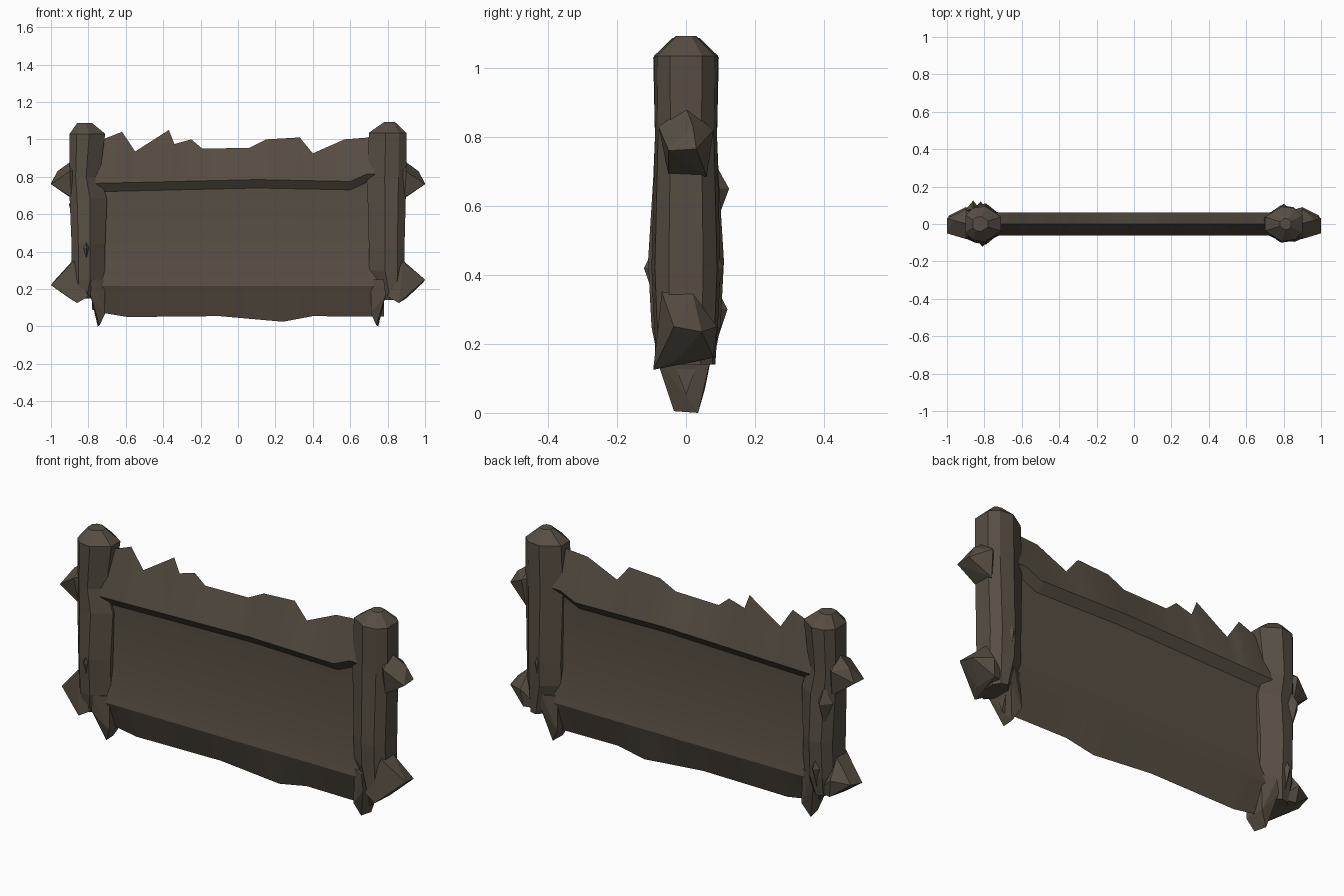
import bpy, bmesh

if "Cube" in bpy.data.objects:
    bpy.data.objects.remove(bpy.data.objects["Cube"])

wood = bpy.data.materials.new("dark weathered brown")
wood.diffuse_color = (0.095, 0.076, 0.056, 1)
wood.use_nodes = True
wood.node_tree.nodes["Principled BSDF"].inputs["Base Color"].default_value = wood.diffuse_color


def finish(name, bm, smooth=False):
    bmesh.ops.recalc_face_normals(bm, faces=bm.faces[:])
    mesh = bpy.data.meshes.new(name)
    bm.to_mesh(mesh)
    bm.free()
    mesh.materials.append(wood)
    ob = bpy.data.objects.new(name, mesh)
    bpy.context.collection.objects.link(ob)
    if smooth:
        bpy.ops.object.select_all(action='DESELECT')
        ob.select_set(True)
        bpy.context.view_layer.objects.active = ob
        bpy.ops.object.shade_smooth_by_angle(angle=0.5)
    return ob


def loft(name, rings, smooth=False):
    bm = bmesh.new()
    vs = [[bm.verts.new(p) for p in r] for r in rings]
    n = len(vs[0])
    for a, b in zip(vs, vs[1:]):
        for i in range(n):
            j = (i + 1) % n
            bm.faces.new((a[i], a[j], b[j], b[i]))
    bm.faces.new(vs[0])
    bm.faces.new(vs[-1])
    return finish(name, bm, smooth)


def hull(name, pts):
    bm = bmesh.new()
    for p in pts:
        bm.verts.new(p)
    res = bmesh.ops.convex_hull(bm, input=bm.verts[:])
    loose = [v for v in bm.verts if not v.link_faces]
    bmesh.ops.delete(bm, geom=loose, context='VERTS')
    bmesh.ops.dissolve_limit(bm, angle_limit=0.03, verts=bm.verts[:], edges=bm.edges[:])
    return finish(name, bm)


def at(line, x):
    """Height of a polyline at x."""
    if x <= line[0][0]:
        return line[0][1]
    for (x0, z0), (x1, z1) in zip(line, line[1:]):
        if x <= x1:
            return z0 + (z1 - z0) * (x - x0) / (x1 - x0)
    return line[-1][1]


# Panel: sharp ragged top and bottom ridges, recessed middle on both faces
top = [(-.78, 1.0), (-.71, 1.005), (-.62, 1.04), (-.55, .935), (-.37, 1.05),
       (-.34, .975), (-.25, 1.0), (-.19, .95), (.06, .955), (.15, 1.0),
       (.33, 1.01), (.40, .925), (.57, 1.0), (.70, 1.01), (.78, 1.03)]
bottom = [(-.78, .09), (-.71, .07), (-.59, .05), (-.1, .055), (.24, .025),
          (.4, .055), (.72, .052)]
rail = [(-.75, .765), (.1, .785), (.6, .775), (.69, .815)]
rings = []
for x in sorted({p[0] for p in top + bottom + rail}):
    r = at(rail, x)
    side = [(.062, r), (.027, r - .045), (.022, .40), (.06, .215)]
    rings.append([(x, 0, at(top, x))] + [(x, -y, z) for y, z in side]
                 + [(x, 0, at(bottom, x))] + [(x, y, z) for y, z in reversed(side)])
loft("panel", rings, True)

# Posts: eight-sided, rows are (z, inner x, outer x, half depth)
half = [(0, .4), (.45, 1), (.8, .9), (1, .5)]
posts = {
    "left_post": (-1, [(.15, .76, .87, .08), (.25, .71, .89, .10), (.44, .71, .89, .11),
                       (.68, .70, .90, .095), (.80, .74, .90, .09),
                       (1.03, .71, .90, .095), (1.087, .78, .86, .04)]),
    "right_post": (1, [(.14, .77, .87, .085), (.30, .70, .89, .095), (.42, .70, .89, .10),
                       (.80, .69, .90, .09), (1.035, .70, .90, .093),
                       (1.092, .78, .84, .03)])}
for name, (s, rows) in posts.items():
    rings = []
    for z, a, b, d in rows:
        pts = [(a + (b - a) * u, -d * v) for u, v in half]
        pts += [(x, -y) for x, y in reversed(pts)]
        rings.append([(s * x, y, z) for x, y in pts])
    loft(name, rings)

for s, side in ((-1, "left"), (1, "right")):
    # Splinter under the inner edge of each post
    hull(side + "_splinter", [(s * x, y, z) for x, y, z in (
        (.74, -.035, .005), (.75, .035, 0), (.71, -.055, .07), (.71, .055, .07),
        (.79, -.09, .17), (.79, .075, .17), (.71, -.05, .25), (.71, .05, .25),
        (.78, -.09, .25), (.78, .085, .25))])
    # Upper knob
    hull(side + "_upper_knob", [(s * x, y, z) for x, y, z in (
        (1.0, -.05, .76), (1.0, .03, .765), (.965, .02, .83), (.89, 0, .885),
        (.90, -.08, .83), (.90, .08, .82), (.89, -.05, .69), (.89, .06, .685),
        (.82, 0, .85), (.82, 0, .7))])
    # Lower knob
    hull(side + "_lower_knob", [(s * x, y, z) for x, y, z in (
        (1.0, -.035, .25 if s > 0 else .22), (.99, .045, .235), (.88, -.07, .35),
        (.89, .02, .345), (.90, -.03, .15), (.89, .08, .16), (.86, -.095, .125),
        (.90, .09, .25), (.80, -.09, .16), (.80, .06, .16), (.82, 0, .3))])

# Chips standing out of the posts
for name, x, y, z in (("left_back_chip", -.86, .125, .65), ("left_low_chip", -.82, .12, .30),
                      ("left_front_chip", -.81, -.122, .42), ("right_back_chip", .80, .108, .42)):
    f = 1 if y > 0 else -1
    hull(name, [(x, y, z), (x - .045, .07 * f, z), (x + .045, .07 * f, z),
                (x, .08 * f, z + .08), (x, .08 * f, z - .12)])
